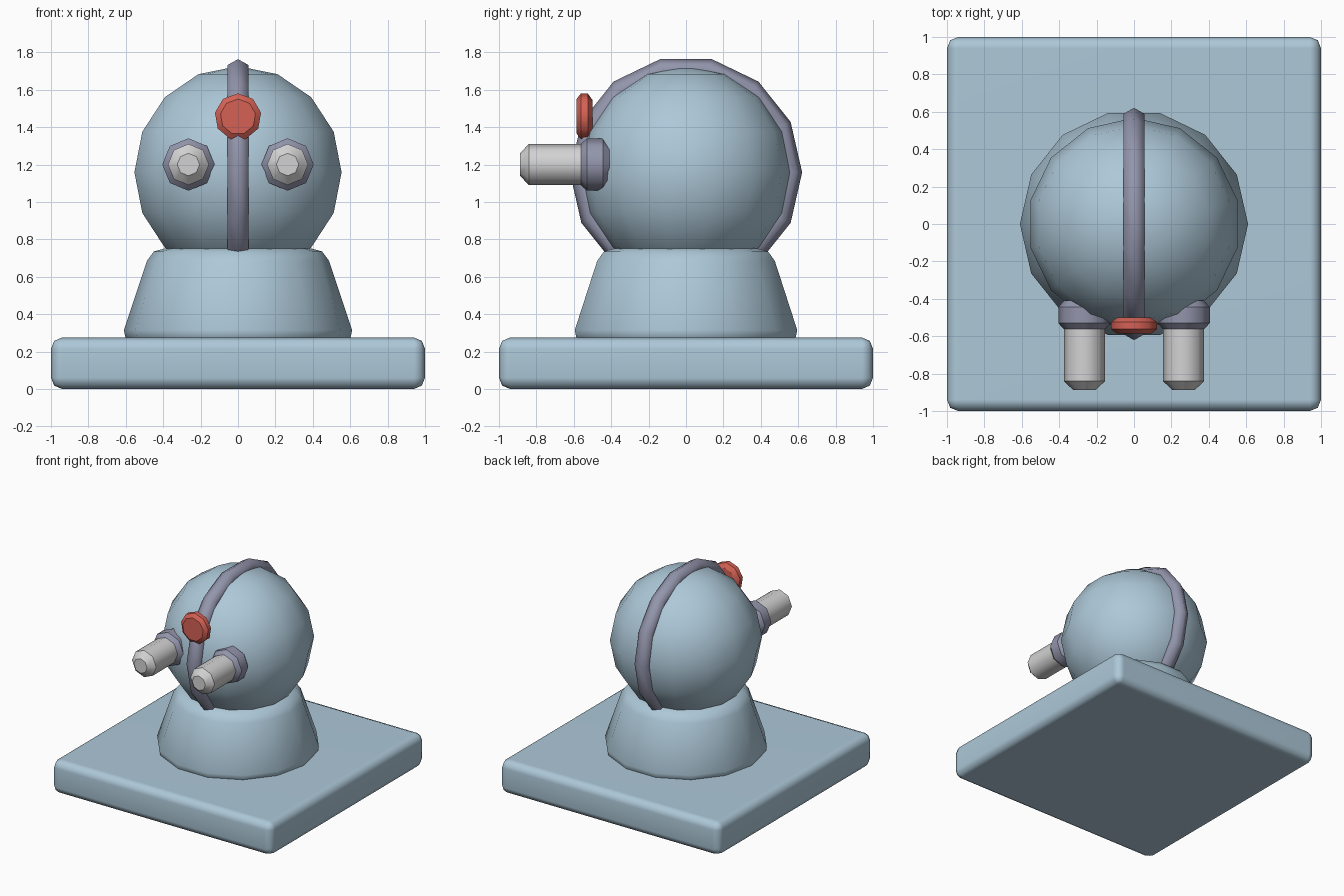
import bpy, bmesh, math
from mathutils import Vector

if "Cube" in bpy.data.objects:
    bpy.data.objects.remove(bpy.data.objects["Cube"])


def material(name, rgb):
    m = bpy.data.materials.new(name)
    m.diffuse_color = (*rgb, 1)
    m.use_nodes = True
    m.node_tree.nodes["Principled BSDF"].inputs["Base Color"].default_value = m.diffuse_color
    return m


BLUE = material("pale_blue", (0.42, 0.58, 0.69))
PURPLE = material("grey_purple", (0.29, 0.30, 0.41))
GREY = material("light_grey", (0.65, 0.65, 0.65))
RED = material("red", (0.66, 0.12, 0.09))


def lathe(name, profile, sides, mat, loc=(0, 0, 0), forward=False, sharp=True):
    """Spin (radius, along) points about z, or about y when forward; capped ends."""
    bm = bmesh.new()
    rings = []
    for r, h in profile:
        ring = []
        for i in range(sides):
            a = math.tau * i / sides
            c, s = r * math.cos(a), r * math.sin(a)
            ring.append(bm.verts.new((s, h, c) if forward else (c, s, h)))
        rings.append(ring)
    for lo, hi in zip(rings, rings[1:]):
        for i in range(sides):
            j = (i + 1) % sides
            bm.faces.new((lo[i], lo[j], hi[j], hi[i]))
    bm.faces.new(rings[0])
    bm.faces.new(rings[-1])
    bmesh.ops.recalc_face_normals(bm, faces=bm.faces)
    for f in bm.faces:
        f.smooth = True
    # crisp edges around each profile corner, smooth around the circumference
    for k, ring in enumerate(rings):
        if sharp or k in (0, len(rings) - 1):
            for i in range(sides):
                bm.edges.get((ring[i], ring[(i + 1) % sides])).smooth = False
    mesh = bpy.data.meshes.new(name)
    bm.to_mesh(mesh)
    bm.free()
    mesh.materials.append(mat)
    ob = bpy.data.objects.new(name, mesh)
    ob.location = loc
    bpy.context.collection.objects.link(ob)
    return ob


# Square slab with rounded edges
bpy.ops.mesh.primitive_cube_add(size=1, location=(0, 0, 0.1375))
slab = bpy.context.object
slab.name = "base_slab"
slab.scale = (2, 2, 0.275)
bpy.ops.object.transform_apply(location=False, rotation=False, scale=True)
bevel = slab.modifiers.new("rounded", 'BEVEL')
bevel.width = 0.06
bevel.segments = 2
bpy.ops.object.modifier_apply(modifier="rounded")
bpy.ops.object.shade_smooth()
big = max(p.area for p in slab.data.polygons)
slab.data.materials.append(BLUE)
wn = slab.modifiers.new("flat_sides", 'WEIGHTED_NORMAL')
wn.keep_sharp = True

# Tapered pedestal
lathe("pedestal", [(0.59, 0.26), (0.603, 0.28), (0.61, 0.315), (0.487, 0.685),
                   (0.45, 0.735), (0.39, 0.752)], 14, BLUE, sharp=False)

# Round head
bpy.ops.mesh.primitive_uv_sphere_add(segments=14, ring_count=8, radius=0.568,
                                     location=(0, 0, 1.158))
head = bpy.context.object
head.name = "head"
head.data.materials.append(BLUE)
bpy.ops.object.shade_smooth()

# Band over the head, front to back
bpy.ops.mesh.primitive_torus_add(major_segments=14, minor_segments=6,
                                 major_radius=0.557, minor_radius=0.064,
                                 location=(0, 0, 1.158),
                                 rotation=(math.pi / 2, 0, math.pi / 2))
band = bpy.context.object
band.name = "head_band"
band.data.materials.append(PURPLE)
bpy.ops.object.shade_smooth()

# Twin barrels in collars
for side, x in (("left", -0.265), ("right", 0.265)):
    lathe("collar_" + side, [(0.11, -0.41), (0.14, -0.445), (0.14, -0.53), (0.11, -0.562)],
          8, PURPLE, (x, 0, 1.2), forward=True)
    lathe("barrel_" + side, [(0.11, -0.45), (0.11, -0.84), (0.06, -0.888)],
          8, GREY, (x, 0, 1.2), forward=True)

# Lamp on the front of the band
lathe("lamp", [(0.09, -0.50), (0.125, -0.525), (0.125, -0.562), (0.095, -0.585)],
      9, RED, (0, 0, 1.455), forward=True)
